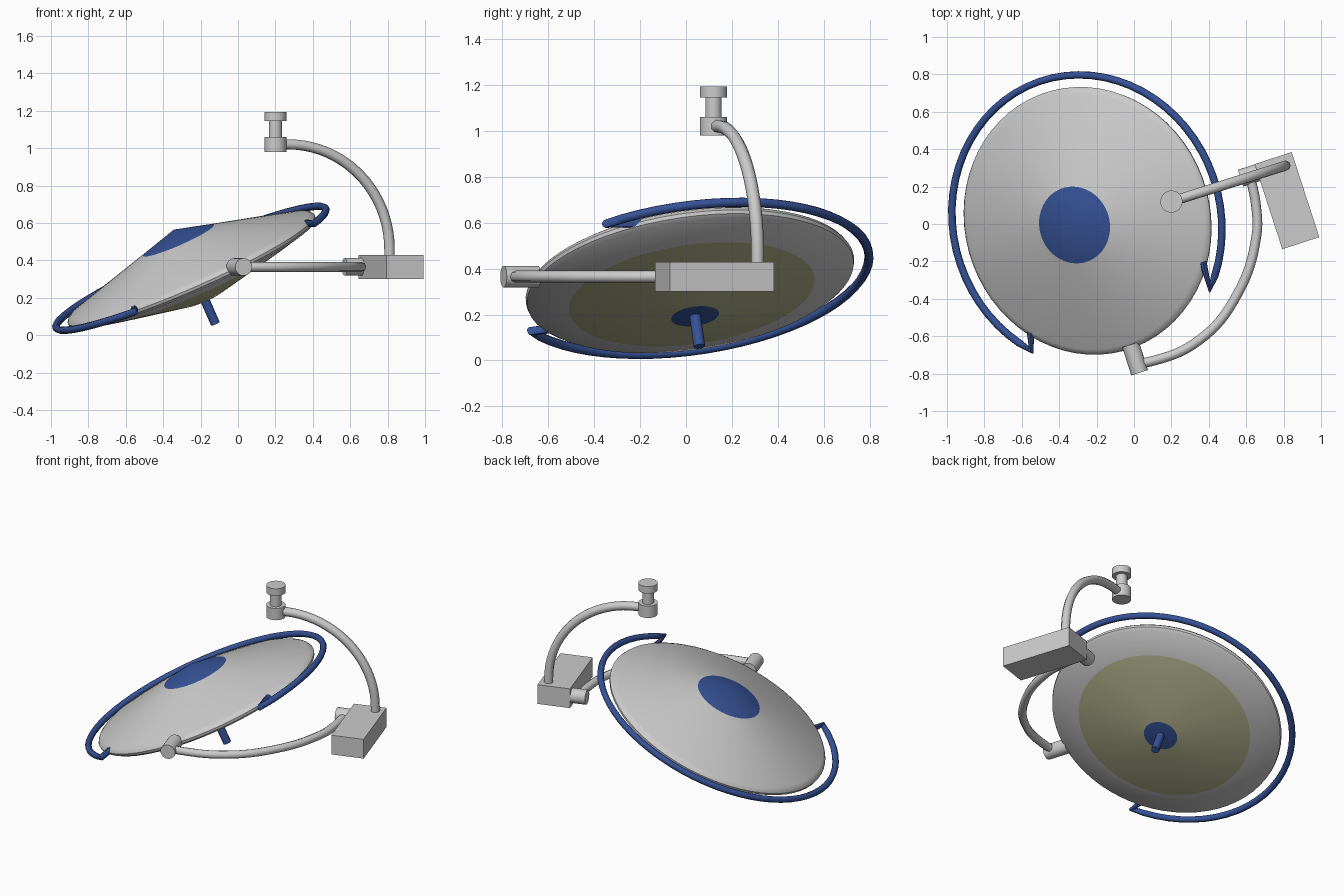
import bpy, bmesh
from math import radians, sin, cos, pi
from mathutils import Vector, Matrix

cube = bpy.data.objects.get("Cube")
if cube:
    bpy.data.objects.remove(cube, do_unlink=True)


def material(name, rgb):
    m = bpy.data.materials.new(name)
    m.use_nodes = True
    m.diffuse_color = (*rgb, 1)
    m.node_tree.nodes["Principled BSDF"].inputs["Base Color"].default_value = (*rgb, 1)
    return m


GREY = material("light grey", (0.6, 0.6, 0.6))
BLUE = material("blue", (0.037, 0.085, 0.31))
OLIVE = material("olive glass", (0.45, 0.45, 0.27))

# Tilted frame of the lamp head
CENTRE = Vector((-0.255, 0.015, 0.365))
N = Vector((-0.40, -0.13, 0.907)).normalized()
U = (Vector((1, 0, 0)) - N * N.x).normalized()
V = N.cross(U)
HEAD = Matrix.Translation(CENTRE) @ Matrix((U, V, N)).transposed().to_4x4()


def smooth(ob, angle=30):
    bpy.ops.object.select_all(action="DESELECT")
    ob.select_set(True)
    bpy.context.view_layer.objects.active = ob
    bpy.ops.object.shade_smooth_by_angle(angle=radians(angle))
    return ob


def link(name, data):
    ob = bpy.data.objects.new(name, data)
    bpy.context.collection.objects.link(ob)
    return ob


def lathe(name, profile, bands, mats, matrix, steps=48):
    """Turn (radius, height) points about z; bands gives the material of each strip."""
    bm = bmesh.new()
    rings = []
    for r, h in profile:
        count = steps if r > 0 else 1
        rings.append([bm.verts.new((r * cos(2 * pi * i / steps), r * sin(2 * pi * i / steps), h))
                      for i in range(count)])
    for a, b, band in zip(rings, rings[1:], bands):
        for i in range(steps):
            j = (i + 1) % steps
            quad = [a[i % len(a)], a[j % len(a)], b[j % len(b)], b[i % len(b)]]
            bm.faces.new(list(dict.fromkeys(quad))).material_index = band
    bmesh.ops.recalc_face_normals(bm, faces=bm.faces)
    me = bpy.data.meshes.new(name)
    bm.to_mesh(me)
    bm.free()
    for m in mats:
        me.materials.append(m)
    ob = link(name, me)
    ob.matrix_world = matrix
    return smooth(ob)


def rod(name, start, end, radius, mat, steps=24):
    start, end = Vector(start), Vector(end)
    d = end - start
    matrix = Matrix.Translation(start) @ d.to_track_quat("Z", "Y").to_matrix().to_4x4()
    profile = [(0, 0), (radius, 0), (radius, d.length), (0, d.length)]
    return lathe(name, profile, [0] * 3, [mat], matrix, steps)


def tube(name, points, radius, mat, curved=False):
    cu = bpy.data.curves.new(name, "CURVE")
    cu.dimensions = "3D"
    cu.bevel_depth = radius
    cu.bevel_resolution = 2
    cu.resolution_u = 8
    cu.use_fill_caps = True
    sp = cu.splines.new("BEZIER" if curved else "POLY")
    knots = sp.bezier_points if curved else sp.points
    knots.add(len(points) - 1)
    for k, p in zip(knots, points):
        if curved:
            k.co = p
            k.handle_left_type = k.handle_right_type = "AUTO"
        else:
            k.co = (*p, 1)
    cu.materials.append(mat)
    ob = link(name, cu)
    bpy.ops.object.select_all(action="DESELECT")
    ob.select_set(True)
    bpy.context.view_layer.objects.active = ob
    bpy.ops.object.convert(target="MESH")
    return smooth(bpy.context.object, 50)


# Lamp head: blue cap, grey shell with rounded rim, glass cone, blue hub
lathe("lamp_head",
      [(0, 0.22), (0.207, 0.157), (0.69, 0.014), (0.712, 0.002), (0.722, -0.014),
       (0.718, -0.03), (0.70, -0.043), (0.54, -0.085), (0.105, -0.19), (0, -0.19)],
      [1, 0, 0, 0, 0, 0, 0, 2, 1], [GREY, BLUE, OLIVE], HEAD, 64)

# Handle below the hub
rod("handle", HEAD @ Vector((0, 0, -0.18)), HEAD @ Vector((0, 0, -0.335)), 0.025, BLUE)


# Open guide rail with ends folded back to the rim
def polar(r, degrees):
    a = radians(degrees)
    return HEAD @ Vector((r * cos(a), r * sin(a), -0.008))


rail = [polar(0.788, -24.4 + 270 * i / 48) for i in range(49)]
tube("guide_rail", [polar(0.70, -15)] + rail + [polar(0.70, 242)], 0.02, BLUE)

# Horizontal arm between its two joints
Z = 0.365
rod("head_joint", (-0.018, -0.645, Z), (0.03, -0.795, Z), 0.047, GREY)
rod("box_joint", (0.57, 0.245, Z), (0.70, 0.287, Z), 0.047, GREY)
tube("lower_arm", [(0.0, -0.745, Z), (0.09, -0.735, Z), (0.35, -0.62, Z), (0.55, -0.38, Z),
                   (0.655, -0.06, Z), (0.652, 0.1, Z), (0.62, 0.26, Z)], 0.026, GREY, True)

# Pivot box
bm = bmesh.new()
bmesh.ops.create_cube(bm, size=1)
me = bpy.data.meshes.new("pivot_box")
bm.to_mesh(me)
bm.free()
me.materials.append(GREY)
box = link("pivot_box", me)
box.location = (0.818, 0.125, Z)
box.rotation_euler.z = radians(18)
box.scale = (0.208, 0.478, 0.13)

# Upper arm: a quarter sweep from the box to the ceiling mount
inner, outer = Vector((0.27, 0.142, 0.46)), Vector((0.81, 0.312, 0.46))
sweep = [inner.lerp(outer, cos(a)) + Vector((0, 0, 0.56 * sin(a)))
         for a in (pi / 2 * i / 20 for i in range(21))]
tube("upper_arm", [Vector((0.81, 0.312, 0.40))] + sweep + [Vector((0.2, 0.12, 1.02))],
     0.028, GREY)

# Ceiling mount: collar, stem and cap in one turned piece
lathe("ceiling_mount",
      [(0, 0.98), (0.059, 0.98), (0.059, 1.06), (0.035, 1.06), (0.035, 1.145),
       (0.059, 1.145), (0.059, 1.193), (0, 1.193)],
      [0] * 7, [GREY], Matrix.Translation((0.2, 0.12, 0)), 32)
